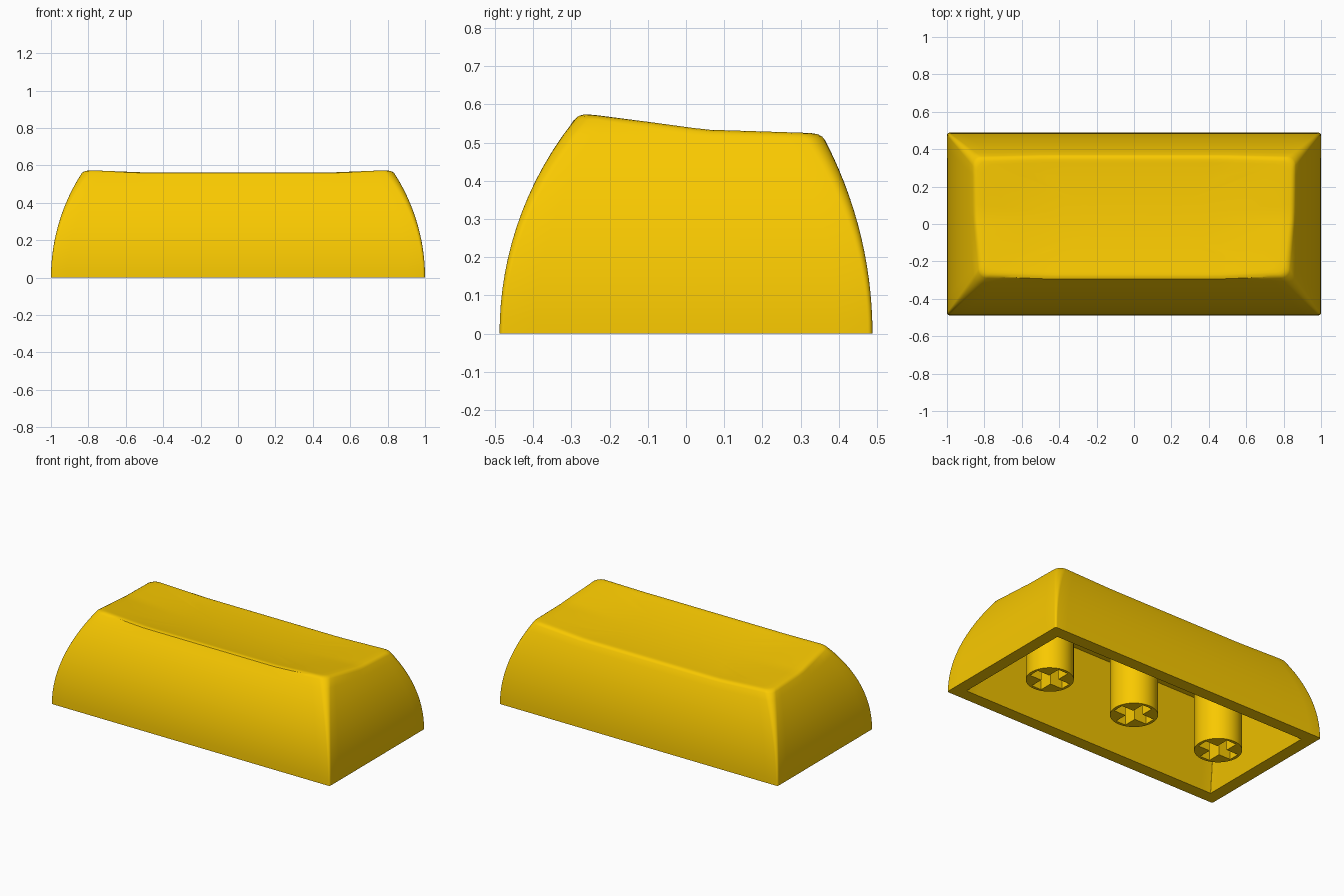
import bpy, bmesh, math

if "Cube" in bpy.data.objects:
    bpy.data.objects.remove(bpy.data.objects["Cube"])

mat = bpy.data.materials.new("yellow_plastic")
mat.diffuse_color = (0.95, 0.585, 0.0, 1)
mat.use_nodes = True
mat.node_tree.nodes["Principled BSDF"].inputs["Base Color"].default_value = mat.diffuse_color


def top_z(x, y):
    # ends: two slopes along y; middle: lower, with a smooth scoop
    d = y - 0.05
    end = 0.534 - (0.137 if d < 0 else 0.032) * d
    middle = 0.518 - 0.084 * d + 0.167 * d * d
    f = min(1, max(0, (abs(x) - 0.48) / 0.34))
    return middle + (end - middle) * f


def bulge(z, depth, height):
    # circular-arc inset: vertical at the base, reaching depth at height
    r = (depth * depth + height * height) / (2 * depth)
    return r - math.sqrt(r * r - z * z)


# Outline template: (core position a, b; outward normal nx, ny)
outline = []
corners = [(1, -1), (1, 1), (-1, 1), (-1, -1)]
for i, (a, b) in enumerate(corners):
    for k in range(7):
        ang = -math.pi / 2 + math.pi / 2 * (i + k / 6)
        outline.append((a, b, math.cos(ang), math.sin(ang)))
    a2, b2 = corners[(i + 1) % 4]
    n = 12 if i % 2 == 0 else 26
    for k in range(1, n):
        f = k / n
        outline.append((a + (a2 - a) * f, b + (b2 - b) * f, math.cos(ang), math.sin(ang)))

bm = bmesh.new()


def place(a, b, nx, ny, z, r, inset=0, s=1):
    hx = 1 - bulge(z, 0.172, 0.57) - inset
    front = -0.488 + bulge(z, 0.205, 0.57) + inset
    back = 0.488 - bulge(z, 0.137, 0.53) - inset
    mid, hy = (front + back) / 2, (back - front) / 2
    return (s * (a * (hx - r) + nx * r), mid + s * (b * (hy - r) + ny * r))


def outer_ring(t, r, inset=0, s=1):
    ring = []
    for a, b, nx, ny in outline:
        zt = top_z(0.82 * a, 0.04 + 0.31 * b)
        x, y = place(a, b, nx, ny, t * zt, r, inset, s)
        z = top_z(x, y) if inset else t * zt
        if inset and t < 1:
            z -= (1 - t) * 0.55
        ring.append(bm.verts.new((x, y, z)))
    return ring


def flat_ring(hx, front, back, z, r):
    mid, hy = (front + back) / 2, (back - front) / 2
    return [bm.verts.new((a * (hx - r) + nx * r, mid + b * (hy - r) + ny * r, z))
            for a, b, nx, ny in outline]


# Cap shell: ceiling, inner wall, rim, bulged outer wall, rounded edge, dished top
rings = [flat_ring(0.80, -0.22, 0.30, 0.45, 0.004), flat_ring(0.92, -0.408, 0.408, 0, 0.004)]
bm.faces.new(rings[0])
for i in range(15):
    t = 0.972 * i / 14
    rings.append(outer_ring(t, 0.012 + 0.038 * t * t))
for t, inset in [(0.986, 0.002), (0.996, 0.009), (1, 0.019)]:
    rings.append(outer_ring(t, 0.05, inset))
for s in (0.95, 0.85, 0.75, 0.6, 0.45, 0.3, 0.15):
    rings.append(outer_ring(1, 0.05, 0.019, s))
for lo, hi in zip(rings, rings[1:]):
    for k in range(len(lo)):
        j = (k + 1) % len(lo)
        bm.faces.new((lo[k], lo[j], hi[j], hi[k]))
centre = bm.verts.new((0, 0.035, top_z(0, 0.035)))
last = rings[-1]
for k in range(len(last)):
    bm.faces.new((last[k], last[(k + 1) % len(last)], centre))
bmesh.ops.recalc_face_normals(bm, faces=bm.faces)
me = bpy.data.meshes.new("cap_shell")
bm.to_mesh(me)
bm.free()
shell = bpy.data.objects.new("cap_shell", me)
bpy.context.collection.objects.link(shell)


def finish(ob):
    bpy.ops.object.select_all(action='DESELECT')
    ob.select_set(True)
    bpy.context.view_layer.objects.active = ob
    if ob.type == 'CURVE':
        bpy.ops.object.convert(target='MESH')
    bpy.ops.object.shade_smooth_by_angle(angle=math.radians(30))
    ob.data.materials.clear()
    ob.data.materials.append(mat)


finish(shell)

# Stems: round posts with a cross-shaped socket
w, l = 0.035, 0.12
circle = [(0.139 * math.cos(i * math.pi / 24), 0.139 * math.sin(i * math.pi / 24)) for i in range(48)]
cross = [(l, -w), (l, w), (w, w), (w, l), (-w, l), (-w, w),
         (-l, w), (-l, -w), (-w, -w), (-w, -l), (w, -l), (w, -w)]
for name, x in (("left_stem", -0.635), ("middle_stem", 0), ("right_stem", 0.635)):
    cu = bpy.data.curves.new(name, 'CURVE')
    cu.dimensions, cu.fill_mode, cu.extrude = '2D', 'BOTH', 0.228
    for pts in (circle, cross):
        sp = cu.splines.new('POLY')
        sp.points.add(len(pts) - 1)
        for p, (px, py) in zip(sp.points, pts):
            p.co = (px, py, 0, 1)
        sp.use_cyclic_u = True
    stem = bpy.data.objects.new(name, cu)
    stem.location = (x, 0, 0.228)
    bpy.context.collection.objects.link(stem)
    finish(stem)
